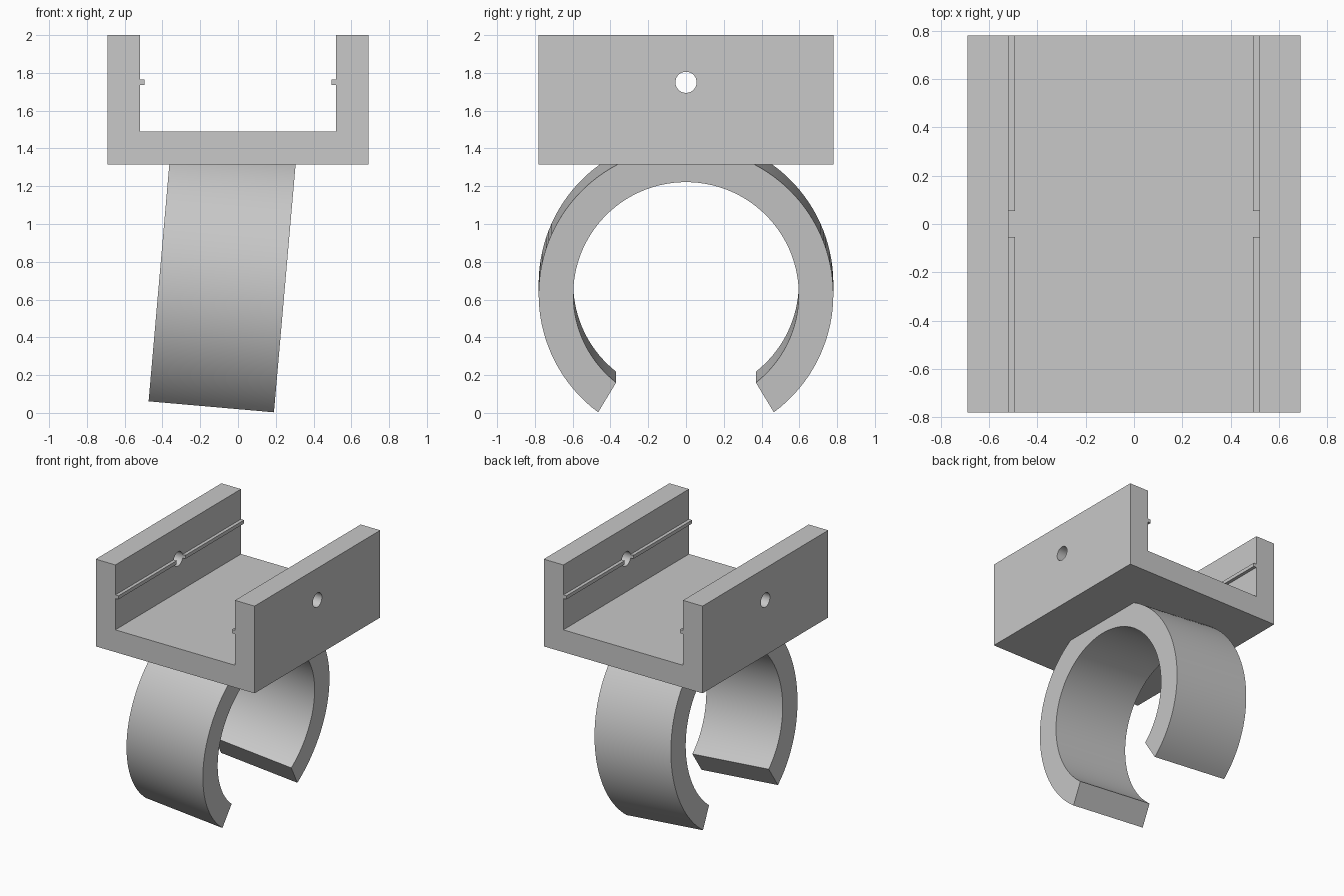
import bpy, bmesh, math
from mathutils import Matrix

cube = bpy.data.objects.get("Cube")
if cube:
    bpy.data.objects.remove(cube, do_unlink=True)

grey = bpy.data.materials.new("plain grey")
grey.use_nodes = True
grey.diffuse_color = (0.58, 0.58, 0.58, 1)
grey.node_tree.nodes["Principled BSDF"].inputs["Base Color"].default_value = grey.diffuse_color


def finish(bm, name):
    """Turn a bmesh into a named grey object."""
    bmesh.ops.recalc_face_normals(bm, faces=bm.faces)
    mesh = bpy.data.meshes.new(name)
    bm.to_mesh(mesh)
    bm.free()
    mesh.materials.append(grey)
    obj = bpy.data.objects.new(name, mesh)
    bpy.context.collection.objects.link(obj)
    return obj


def activate(obj):
    bpy.ops.object.select_all(action='DESELECT')
    obj.select_set(True)
    bpy.context.view_layer.objects.active = obj


DEPTH = 0.78          # half length along y, also the clip's outer radius
HOLE_Z = 1.75

# U-shaped channel: mirrored profile with a thin rail on each inner wall
half = [(0.69, 1.315), (0.69, 2), (0.52, 2), (0.52, HOLE_Z + 0.014),
        (0.494, HOLE_Z + 0.014), (0.494, HOLE_Z - 0.014),
        (0.52, HOLE_Z - 0.014), (0.52, 1.49)]
profile = half + [(-x, z) for x, z in reversed(half)]
bm = bmesh.new()
face = bm.faces.new([bm.verts.new((x, -DEPTH, z)) for x, z in profile])
ext = bmesh.ops.extrude_face_region(bm, geom=[face])
bmesh.ops.translate(bm, vec=(0, 2 * DEPTH, 0),
                    verts=[g for g in ext["geom"] if isinstance(g, bmesh.types.BMVert)])
channel = finish(bm, "channel")

# Pin hole through both walls and rails
bm = bmesh.new()
bmesh.ops.create_cone(bm, cap_ends=True, segments=48, radius1=0.056, radius2=0.056, depth=2,
                      matrix=Matrix.Translation((0, 0, HOLE_Z)) @ Matrix.Rotation(math.pi / 2, 4, 'Y'))
cutter = finish(bm, "hole_cutter")
cutter.hide_render = True
mod = channel.modifiers.new("hole", 'BOOLEAN')
mod.operation, mod.solver, mod.object = 'DIFFERENCE', 'EXACT', cutter
activate(channel)
bpy.ops.object.modifier_apply(modifier=mod.name)
bpy.data.objects.remove(cutter, do_unlink=True)

# Open ring clip below, leaning slightly sideways
STEPS, WIDTH = 96, 0.333
bm = bmesh.new()


def arc_point(x, radius, gap, t):
    a = math.radians(gap + (360 - 2 * gap) * t)
    return bm.verts.new((x, radius * math.sin(a), -radius * math.cos(a)))


sections = []
for i in range(STEPS + 1):
    t = i / STEPS
    sections.append([arc_point(x, r, gap, t) for x, r, gap in (
        (-WIDTH, DEPTH, 36.6), (WIDTH, DEPTH, 36.6),
        (WIDTH, 0.597, 38.3), (-WIDTH, 0.597, 38.3))])
for a, b in zip(sections, sections[1:]):
    for k in range(4):
        n = (k + 1) % 4
        bm.faces.new((a[k], a[n], b[n], b[k]))
bm.faces.new(sections[0])
bm.faces.new(sections[-1])
bm.transform(Matrix.Translation((-0.087, 0, 0.656)) @ Matrix.Rotation(math.radians(5), 4, 'Y'))
clip = finish(bm, "ring_clip")

for obj in (channel, clip):
    activate(obj)
    bpy.ops.object.shade_smooth_by_angle(angle=math.radians(30))
